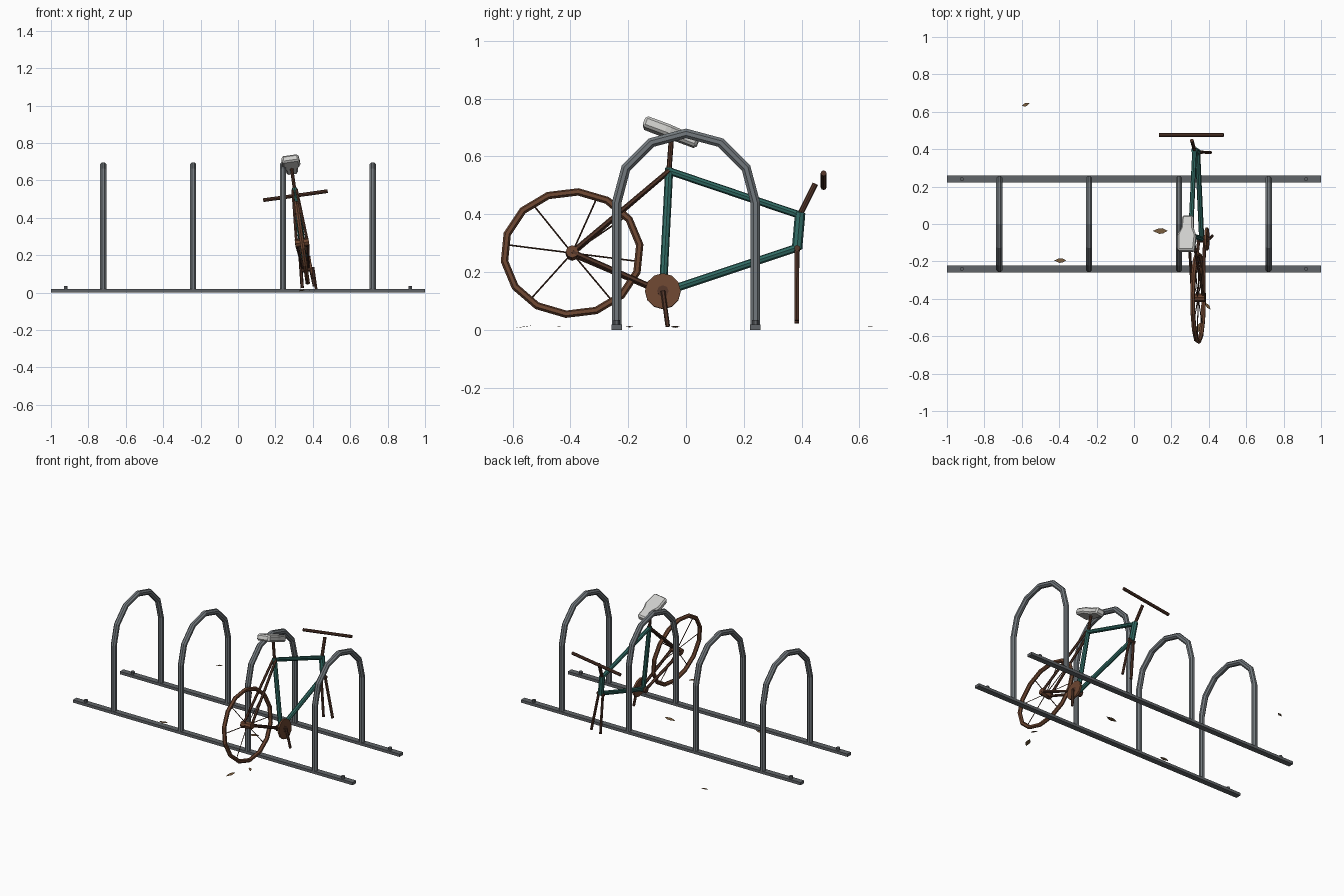
import bpy, bmesh, math
from mathutils import Vector, Matrix

if "Cube" in bpy.data.objects:
    bpy.data.objects.remove(bpy.data.objects["Cube"])


def mat(name, c):
    m = bpy.data.materials.new(name)
    m.diffuse_color = (*c, 1)
    m.use_nodes = True
    m.node_tree.nodes["Principled BSDF"].inputs["Base Color"].default_value = m.diffuse_color
    return m


STEEL = mat("galvanised_steel", (0.17, 0.19, 0.205))
RAIL = mat("dull_steel", (0.12, 0.13, 0.14))
RUST = mat("rust", (0.15, 0.06, 0.03))
DARK = mat("dark_rust", (0.085, 0.036, 0.022))
GREEN = mat("green_paint", (0.03, 0.145, 0.125))
PALE = mat("pale_saddle", (0.62, 0.62, 0.60))
LEAF = mat("dead_leaf", (0.19, 0.11, 0.05))


def finish(bm, name, m):
    bmesh.ops.recalc_face_normals(bm, faces=bm.faces[:])
    me = bpy.data.meshes.new(name)
    bm.to_mesh(me)
    bm.free()
    me.materials.append(m)
    ob = bpy.data.objects.new(name, me)
    bpy.context.collection.objects.link(ob)
    return ob


def rod(name, a, b, r, m, sides=8):
    a, b = Vector(a), Vector(b)
    d = b - a
    bm = bmesh.new()
    bmesh.ops.create_cone(bm, cap_ends=True, segments=sides, radius1=r, radius2=r, depth=d.length)
    bm.transform(Matrix.Translation((a + b) / 2) @ d.to_track_quat('Z', 'Y').to_matrix().to_4x4())
    return finish(bm, name, m)


def planar_tube(name, pts, r, m, closed=False, sides=8):
    """Sweep a round section along a path lying in a plane of constant x."""
    bm = bmesh.new()
    rings, n = [], len(pts)
    for i, p in enumerate(pts):
        p = Vector(p)
        q0 = Vector(pts[i - 1]) if closed or i else p
        q1 = Vector(pts[(i + 1) % n]) if closed or i < n - 1 else p
        t = (q1 - q0).normalized()
        side = Vector((1, 0, 0))
        up = side.cross(t)
        rings.append([bm.verts.new(p + r * (side * math.cos(k) + up * math.sin(k)))
                      for k in (2 * math.pi * (j + 0.5) / sides for j in range(sides))])
    for i in range(n if closed else n - 1):
        A, B = rings[i], rings[(i + 1) % n]
        for j in range(sides):
            k = (j + 1) % sides
            bm.faces.new((A[j], A[k], B[k], B[j]))
    if not closed:
        bm.faces.new(rings[0])
        bm.faces.new(rings[-1])
    return finish(bm, name, m)


# ---- rack: two floor rails, bolts, four hoops
for y, tag in ((-0.24, "front"), (0.24, "back")):
    bm = bmesh.new()
    bmesh.ops.create_cube(bm, size=1)
    bm.transform(Matrix.Translation((0, y, 0.009)) @ Matrix.Diagonal((2, 0.036, 0.018, 1)))
    finish(bm, tag + "_rail", RAIL)
    for x in (-0.92, 0.92):
        rod(tag + "_bolt", (x, y, 0.015), (x, y, 0.034), 0.011, RAIL, 6)

for i in range(4):
    x = -0.72 + 0.48 * i
    path = [(x, 0.24, 0.01)]
    path += [(x, 0.24 * math.cos(math.pi * k / 6), 0.44 + 0.24 * math.sin(math.pi * k / 6)) for k in range(7)]
    path += [(x, -0.24, 0.01)]
    planar_tube("hoop", path, 0.018, STEEL)

# ---- bicycle, leaning towards -x
LEAN = math.radians(8)
LEAN_M = Matrix.Translation((0.38, 0, 0)) @ Matrix.Rotation(-LEAN, 4, 'Y')


def P(y, z, d=0.0):
    """Bike point: side-view y and z, sideways offset d (upright, leaned later)."""
    return (d, y, z / math.cos(LEAN))


bike = []
add = bike.append
SEAT, BB, HUB = (-0.059, 0.55), (-0.08, 0.13), (-0.394, 0.266)
HEAD_T, HEAD_B = (0.395, 0.405), (0.384, 0.28)

# painted frame
add(rod("top_tube", P(*SEAT), P(0.394, 0.397), 0.013, GREEN))
add(rod("seat_tube", P(*BB), P(-0.058, 0.56), 0.014, GREEN))
add(rod("down_tube", P(*BB), P(0.386, 0.285), 0.014, GREEN))
add(rod("head_tube", P(*HEAD_B), P(*HEAD_T), 0.018, GREEN))

# stays and fork blades in pairs
for s in (-1, 1):
    add(rod("seat_stay", P(*SEAT, s * 0.01), P(*HUB, s * 0.03), 0.008, DARK, 6))
    add(rod("chain_stay", P(*BB, s * 0.015), P(*HUB, s * 0.03), 0.009, DARK, 6))
    add(rod("fork_blade", P(0.384, 0.285, s * 0.014), P(0.383, 0.028, s * 0.033), 0.009, DARK, 6))
add(rod("fork_crown", P(0.384, 0.28, -0.024), P(0.384, 0.28, 0.024), 0.011, DARK, 6))

# seat post, stem, handlebar
add(rod("seat_post", P(*SEAT), P(-0.05, 0.67), 0.009, DARK))
add(rod("stem", P(0.395, 0.4), P(0.447, 0.505), 0.010, DARK))
add(rod("handlebar", P(0.476, 0.518, -0.174), P(0.476, 0.518, 0.174), 0.010, DARK))

# rear wheel, slightly squashed
def wheel_pt(a, r):
    return P(HUB[0] + r * math.cos(a), HUB[1] + 0.9 * r * math.sin(a))


add(planar_tube("rear_rim", [wheel_pt(2 * math.pi * (i + 0.3) / 14, 0.236) for i in range(14)],
                0.013, RUST, closed=True, sides=6))
for deg in (-8, -53, 37, 68, 126, 172, 231):
    add(rod("spoke", P(*HUB), wheel_pt(math.radians(deg), 0.232), 0.0028, DARK, 4))
add(rod("rear_hub", P(*HUB, -0.037), P(*HUB, 0.037), 0.022, RUST))

# chainring and crank
add(rod("bottom_bracket", P(*BB, -0.025), P(*BB, 0.035), 0.02, DARK))
add(rod("chainring", P(*BB, 0.022), P(*BB, 0.034), 0.062, RUST, 12))
add(rod("crank_arm", P(*BB, 0.04), P(-0.063, 0.006, 0.04), 0.008, DARK, 6))

# saddle: wide rear, narrower nose, tipped forwards
bm = bmesh.new()
outline = [(-0.045, -0.1), (0.045, -0.1), (0.05, -0.01), (0.034, 0.03), (0.03, 0.1),
           (-0.03, 0.1), (-0.034, 0.03), (-0.05, -0.01)]
face = bm.faces.new([bm.verts.new((x, y, -0.02)) for x, y in outline])
top = bmesh.ops.extrude_face_region(bm, geom=[face])["geom"]
bmesh.ops.translate(bm, verts=[v for v in top if isinstance(v, bmesh.types.BMVert)], vec=(0, 0, 0.04))
bmesh.ops.bevel(bm, geom=bm.edges[:], offset=0.009, segments=1, affect='EDGES')
bm.transform(Matrix.Translation(P(-0.052, 0.683)) @ Matrix.Rotation(math.radians(-21), 4, 'X'))
add(finish(bm, "saddle", PALE))

for ob in bike:
    ob.data.transform(LEAN_M)

# ---- fallen leaves: x, y, length, heading, tilt
for x, y, L, heading, tilt in ((0.14, -0.037, 0.08, 0, 5), (-0.395, -0.195, 0.065, 0, 4),
                               (-0.58, 0.638, 0.045, 20, 4), (0.395, -0.44, 0.045, 130, 4),
                               (0.34, -0.562, 0.07, 70, 8)):
    bm = bmesh.new()
    bm.faces.new([bm.verts.new((u * L, v * L, 0)) for u, v in
                  ((-0.5, 0), (-0.05, -0.2), (0.2, -0.16), (0.5, 0), (0.15, 0.18), (-0.1, 0.17))])
    bm.transform(Matrix.Translation((x, y, 0.011)) @ Matrix.Rotation(math.radians(heading), 4, 'Z')
                 @ Matrix.Rotation(math.radians(-tilt), 4, 'Y'))
    finish(bm, "leaf", LEAF)
